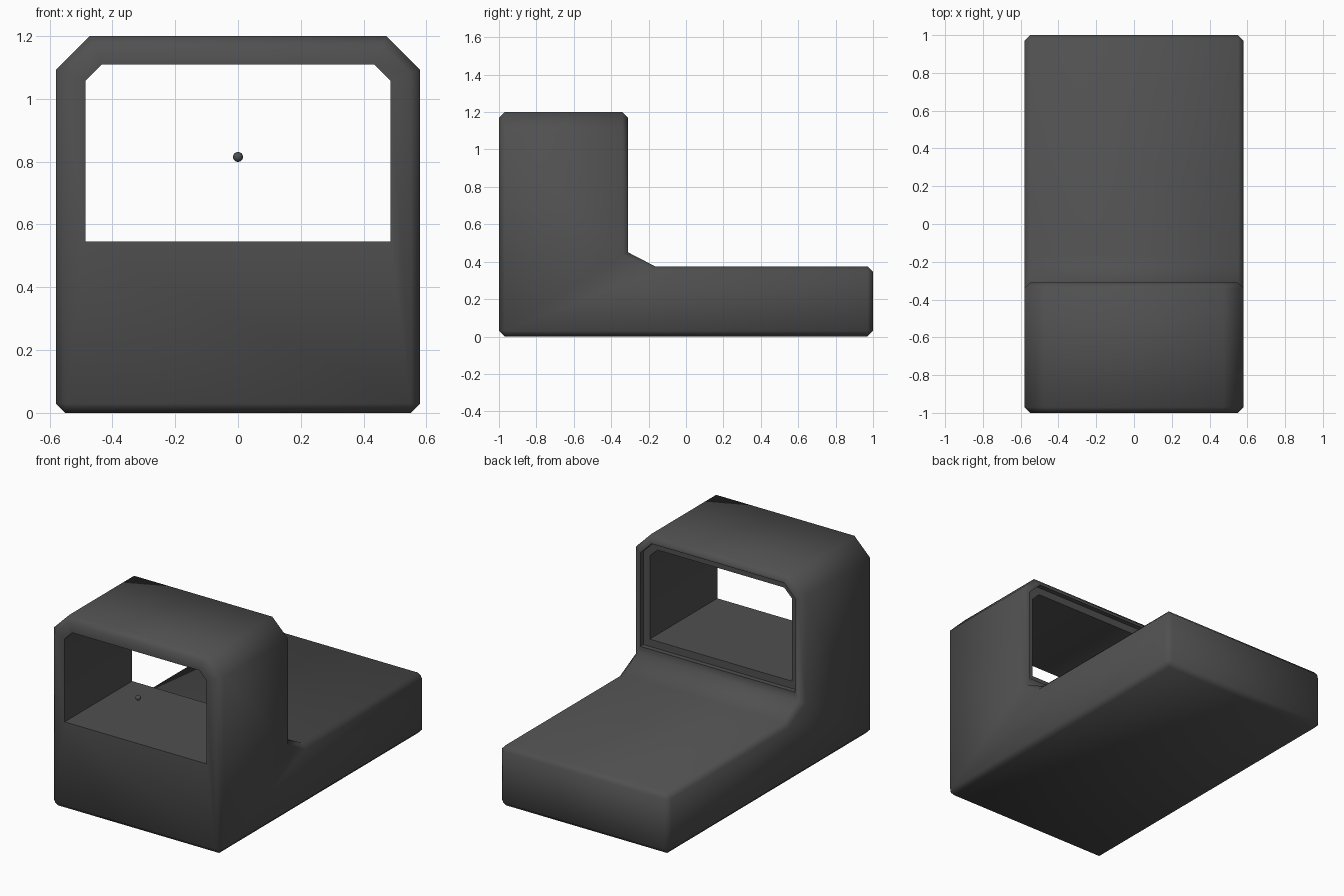
import bpy, bmesh, math

if "Cube" in bpy.data.objects:
    bpy.data.objects.remove(bpy.data.objects["Cube"])

grey = bpy.data.materials.new("dark_grey")
grey.diffuse_color = (0.08, 0.08, 0.08, 1)
grey.use_nodes = True
grey.node_tree.nodes["Principled BSDF"].inputs["Base Color"].default_value = grey.diffuse_color


def make_object(name, bm):
    bmesh.ops.recalc_face_normals(bm, faces=bm.faces)
    mesh = bpy.data.meshes.new(name)
    bm.to_mesh(mesh)
    bm.free()
    mesh.materials.append(grey)
    ob = bpy.data.objects.new(name, mesh)
    bpy.context.collection.objects.link(ob)
    return ob


def prism(points, offset):
    """Extrude a closed 3D outline along an offset vector."""
    bm = bmesh.new()
    face = bm.faces.new([bm.verts.new(p) for p in points])
    ext = bmesh.ops.extrude_face_region(bm, geom=[face])
    moved = [v for v in ext["geom"] if isinstance(v, bmesh.types.BMVert)]
    bmesh.ops.translate(bm, verts=moved, vec=offset)
    bmesh.ops.recalc_face_normals(bm, faces=bm.faces)
    return bm


def window_cutter(name, w, bottom, top, c, y0, y1):
    """Window-shaped prism with chamfered upper corners."""
    half = [(w, bottom), (w, top - c), (w - c, top)]
    outline = half + [(-x, z) for x, z in reversed(half)]
    ob = make_object(name, prism([(x, y0, z) for x, z in outline], (0, y1 - y0, 0)))
    ob.hide_render = True
    return ob


# Body: L-shaped side profile
side = [(-1, 0), (1, 0), (1, 0.375), (-0.165, 0.375), (-0.31, 0.45),
        (-0.31, 1.2), (-1, 1.2)]
bm = prism([(-0.58, y, z) for y, z in side], (1.16, 0, 0))

# Large chamfers on the roof sides
roof = [e for e in bm.edges
        if all(v.co.z > 1.19 for v in e.verts)
        and abs(e.verts[0].co.x - e.verts[1].co.x) < 0.01]
bmesh.ops.bevel(bm, geom=roof, offset=0.107, offset_type='OFFSET',
                segments=1, affect='EDGES')
bmesh.ops.recalc_face_normals(bm, faces=bm.faces)

# Small chamfers on all right-angled outer edges
sharp = [e for e in bm.edges if e.calc_face_angle_signed() > math.radians(55)]
bmesh.ops.bevel(bm, geom=sharp, offset=0.03, offset_type='OFFSET',
                segments=1, affect='EDGES')
body = make_object("body", bm)

# Through opening and the shallow recess around its rear end
cutters = [
    window_cutter("opening_cutter", 0.486, 0.545, 1.11, 0.052, -1.2, 0.2),
    window_cutter("recess_cutter", 0.53, 0.50, 1.155, 0.078, -0.34, 0.1),
]
bpy.context.view_layer.objects.active = body
body.select_set(True)
for cutter in cutters:
    mod = body.modifiers.new("cut", 'BOOLEAN')
    mod.operation = 'DIFFERENCE'
    mod.solver = 'EXACT'
    mod.object = cutter
    bpy.ops.object.modifier_apply(modifier=mod.name)
    bpy.data.objects.remove(cutter, do_unlink=True)
bpy.ops.object.shade_smooth_by_angle(angle=math.radians(50))

# Small bead floating in the front opening
bm = bmesh.new()
bmesh.ops.create_uvsphere(bm, u_segments=12, v_segments=8, radius=0.016)
bmesh.ops.translate(bm, verts=bm.verts, vec=(0, -0.975, 0.815))
for f in bm.faces:
    f.smooth = True
make_object("bead", bm)
